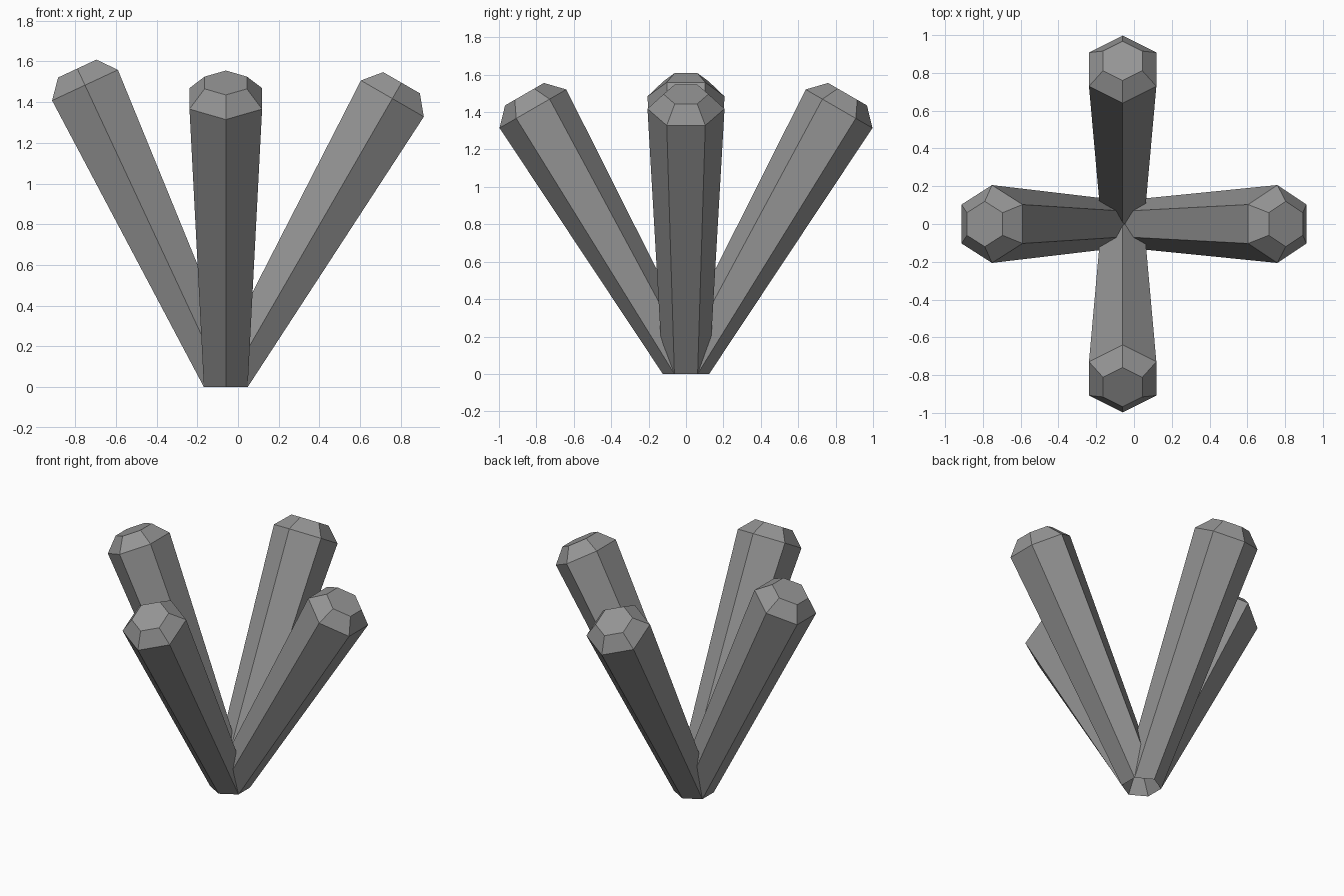
import bpy
import bmesh
from math import radians, pi
from mathutils import Matrix, Vector

SIDES = 6
BASE_RADIUS = 0.124
TOP_RADIUS = 0.206
TIP_RADIUS = 0.12
LENGTH = 1.637
TIP_HEIGHT = 0.09
CENTRE = Vector((-0.06, 0, 0))

if "Cube" in bpy.data.objects:
    bpy.data.objects.remove(bpy.data.objects["Cube"], do_unlink=True)

# Plain stone grey
stone = bpy.data.materials.new("stone_grey")
stone.use_nodes = True
grey = (0.3, 0.3, 0.3, 1)
stone.diffuse_color = grey
stone.node_tree.nodes["Principled BSDF"].inputs["Base Color"].default_value = grey


def hexagon(bm, radius, matrix):
    """Ring of vertices with corners towards the front and back."""
    return [bm.verts.new(matrix @ (Matrix.Rotation(2 * pi * i / SIDES, 3, "Z")
                                   @ Vector((0, radius, 0))))
            for i in range(SIDES)]


def crystal(name, axis, angle):
    """Leaning hexagonal shaft with a level open foot and a chamfered tip."""
    bm = bmesh.new()
    lean = Matrix.Translation(CENTRE) @ Matrix.Rotation(radians(angle), 4, axis)
    rings = [
        hexagon(bm, BASE_RADIUS, Matrix.Translation(CENTRE)),
        hexagon(bm, TOP_RADIUS, lean @ Matrix.Translation((0, 0, LENGTH))),
        hexagon(bm, TIP_RADIUS, lean @ Matrix.Translation((0, 0, LENGTH + TIP_HEIGHT))),
    ]
    for low, high in zip(rings, rings[1:]):
        for i in range(SIDES):
            j = (i + 1) % SIDES
            bm.faces.new((low[i], low[j], high[j], high[i]))
    bm.faces.new(rings[-1])
    mesh = bpy.data.meshes.new(name)
    bm.to_mesh(mesh)
    bm.free()
    mesh.materials.append(stone)
    bpy.context.collection.objects.link(bpy.data.objects.new(name, mesh))


# Four crystals fanning out from one foot
crystal("front_crystal", "X", 30)
crystal("back_crystal", "X", -30)
crystal("left_crystal", "Y", 30)
crystal("right_crystal", "Y", -25)
